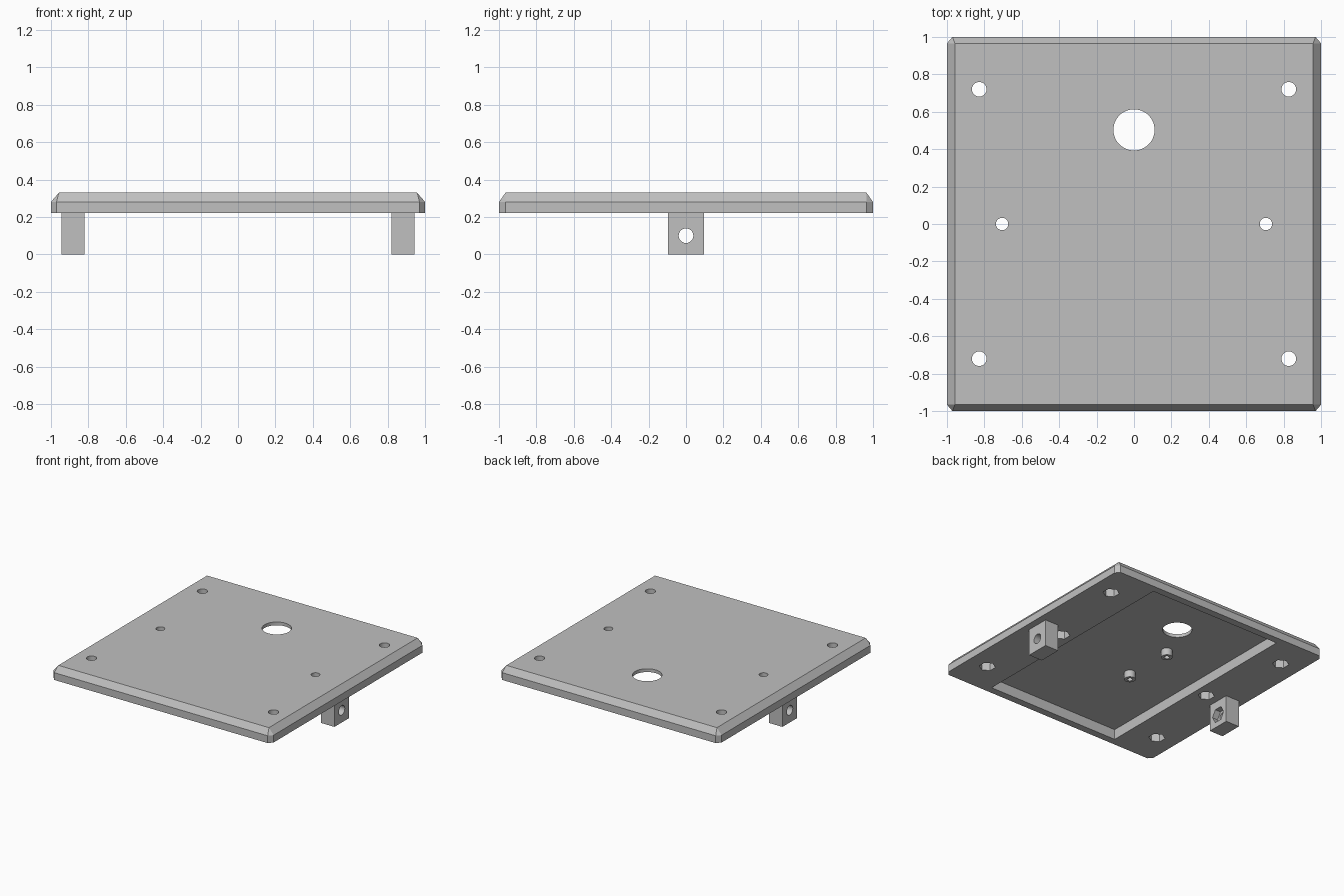
import bpy, bmesh, math
from mathutils import Matrix

cube = bpy.data.objects.get("Cube")
if cube:
    bpy.data.objects.remove(cube, do_unlink=True)

GREY = (0.53, 0.53, 0.53, 1)
mat = bpy.data.materials.new("plain_grey")
mat.use_nodes = True
mat.diffuse_color = GREY
mat.node_tree.nodes["Principled BSDF"].inputs["Base Color"].default_value = GREY

BOTTOM, EDGE, TOP = 0.22, 0.28, 0.33   # plate heights
CEILING = 0.303                        # roof of the underside recess


def make(name, bm):
    bmesh.ops.recalc_face_normals(bm, faces=bm.faces)
    mesh = bpy.data.meshes.new(name)
    bm.to_mesh(mesh)
    bm.free()
    mesh.materials.append(mat)
    obj = bpy.data.objects.new(name, mesh)
    bpy.context.collection.objects.link(obj)
    return obj


def box(name, lo, hi):
    bm = bmesh.new()
    size = [b - a for a, b in zip(lo, hi)]
    mid = [(a + b) / 2 for a, b in zip(lo, hi)]
    bmesh.ops.create_cube(bm, size=1, matrix=Matrix.Translation(mid) @ Matrix.Diagonal((*size, 1)))
    return make(name, bm)


def prism(name, centre, radius, depth, sides=48, axis="Z"):
    bm = bmesh.new()
    turn = Matrix.Rotation(math.pi / 2, 4, "Y") if axis == "X" else Matrix()
    bmesh.ops.create_cone(bm, cap_ends=True, segments=sides, radius1=radius, radius2=radius,
                          depth=depth, matrix=Matrix.Translation(centre) @ turn)
    return make(name, bm)


def activate(obj):
    bpy.ops.object.select_all(action="DESELECT")
    obj.select_set(True)
    bpy.context.view_layer.objects.active = obj


def cut(obj, cutter):
    cutter.hide_render = True
    mod = obj.modifiers.new("cut", "BOOLEAN")
    mod.operation = "DIFFERENCE"
    mod.solver = "EXACT"
    mod.object = cutter
    activate(obj)
    bpy.ops.object.modifier_apply(modifier=mod.name)
    bpy.data.objects.remove(cutter, do_unlink=True)


def finish(obj):
    activate(obj)
    bpy.ops.object.shade_smooth_by_angle(angle=math.radians(25))


# Plate: bevelled slab with clipped corners
bm = bmesh.new()
for sx in (-1, 1):
    for sy in (-1, 1):
        for z in (BOTTOM, EDGE):
            bm.verts.new((sx, sy * 0.965, z))
            bm.verts.new((sx * 0.97, sy, z))
        bm.verts.new((sx * 0.957, sy * 0.965, TOP))
bmesh.ops.convex_hull(bm, input=bm.verts)
bmesh.ops.dissolve_limit(bm, angle_limit=0.01, verts=bm.verts, edges=bm.edges)
plate = make("plate", bm)

# Underside recess and large cable hole
cut(plate, box("recess_cutter", (-0.6, -0.94, BOTTOM - 0.1), (0.6, 0.94, CEILING)))
cut(plate, prism("cable_hole_cutter", (0, 0.503, TOP), 0.11, 0.4))

# Screw holes with hexagonal nut pockets underneath
screws = [(sx * 0.827, sy * 0.72, 0.039) for sx in (-1, 1) for sy in (-1, 1)]
screws += [(sx * 0.705, 0, 0.033) for sx in (-1, 1)]
for x, y, r in screws:
    cut(plate, prism("screw_cutter", (x, y, TOP), r, 0.4))
    cut(plate, prism("nut_cutter", (x, y, BOTTOM), 0.062, 0.14, 6))
finish(plate)

# Side lugs with cross holes and nut pockets on the inner faces
for side, sx in (("left", 1), ("right", -1)):
    xs = sorted((sx * 0.82, sx * 0.943))
    lug = box(side + "_lug", (xs[0], -0.095, 0), (xs[1], 0.095, BOTTOM))
    cut(lug, prism("bolt_cutter", (sx * 0.88, 0, 0.1), 0.039, 0.4, axis="X"))
    cut(lug, prism("nut_cutter", (sx * 0.82, 0, 0.1), 0.064, 0.1, 6, axis="X"))
    finish(lug)

# Two small hollow posts inside the recess
for label, y in (("front", -0.215), ("back", 0.215)):
    post = prism(label + "_post", (-0.14, y, CEILING - 0.028), 0.042, 0.06)
    cut(post, prism("post_cutter", (-0.14, y, CEILING - 0.06), 0.02, 0.1))
    finish(post)
